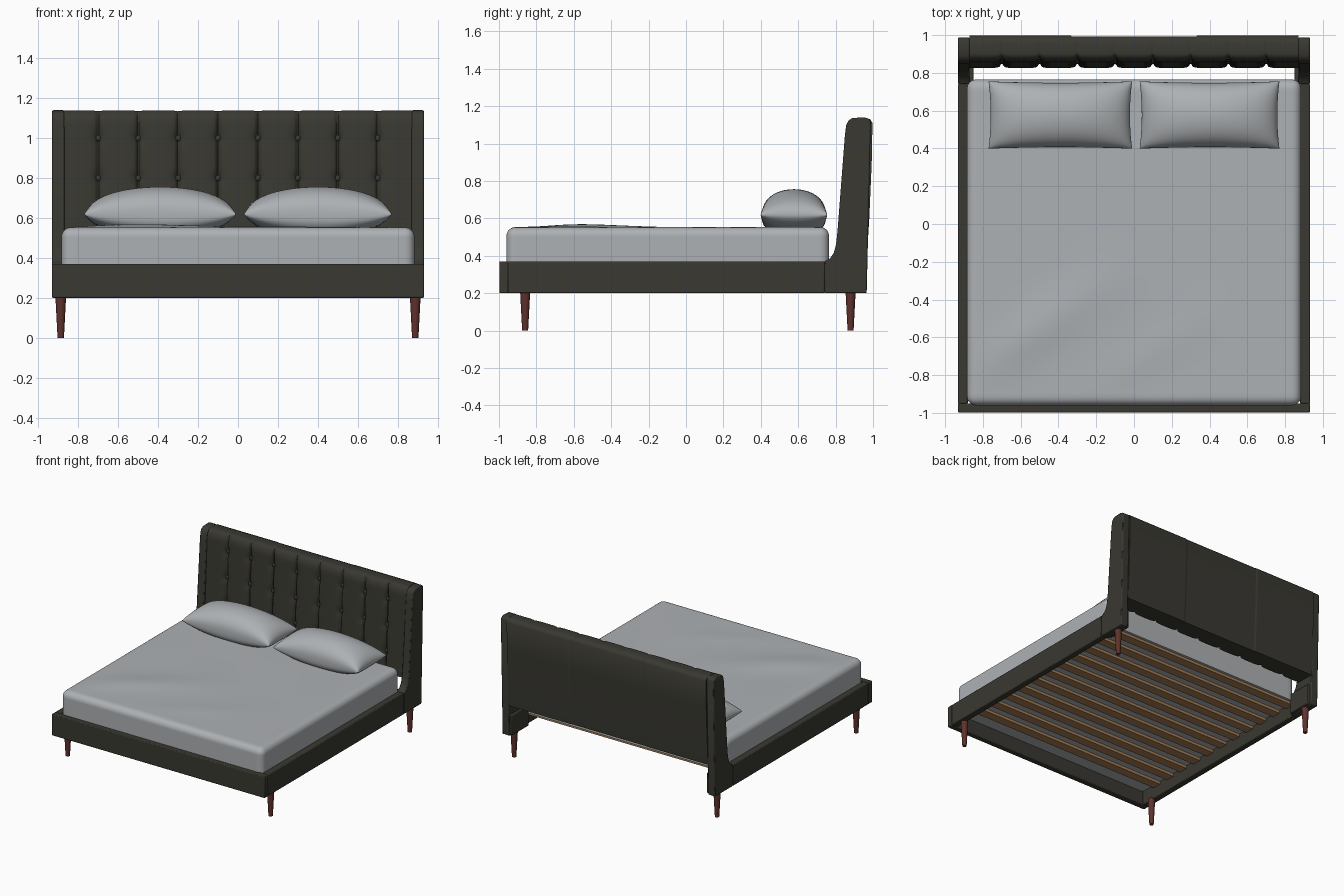
import bpy, bmesh, math
from mathutils import Vector

if "Cube" in bpy.data.objects:
    bpy.data.objects.remove(bpy.data.objects["Cube"])


def material(name, rgb):
    m = bpy.data.materials.new(name)
    m.diffuse_color = (*rgb, 1)
    m.use_nodes = True
    m.node_tree.nodes["Principled BSDF"].inputs["Base Color"].default_value = m.diffuse_color
    return m


FABRIC = material("dark olive fabric", (0.041, 0.040, 0.031))
LINEN = material("grey linen", (0.42, 0.44, 0.455))
LEGWOOD = material("red brown wood", (0.115, 0.032, 0.025))
SLATWOOD = material("slat wood", (0.36, 0.20, 0.085))


def finish(name, bm, mat, angle=40, bevel=0):
    bmesh.ops.recalc_face_normals(bm, faces=bm.faces[:])
    me = bpy.data.meshes.new(name)
    bm.to_mesh(me)
    bm.free()
    me.materials.append(mat)
    ob = bpy.data.objects.new(name, me)
    bpy.context.collection.objects.link(ob)
    if bevel:
        b = ob.modifiers.new("soft edges", "BEVEL")
        b.width, b.segments, b.limit_method = bevel, 2, "ANGLE"
        b.angle_limit = math.radians(40)
    bpy.ops.object.select_all(action="DESELECT")
    bpy.context.view_layer.objects.active = ob
    ob.select_set(True)
    bpy.ops.object.shade_smooth_by_angle(angle=math.radians(angle))
    return ob


def box(name, x0, x1, y0, y1, z0, z1, mat, bevel=0.006):
    bm = bmesh.new()
    bmesh.ops.create_cube(bm, size=1)
    for v in bm.verts:
        v.co = ((x0 + x1) / 2 + v.co.x * (x1 - x0), (y0 + y1) / 2 + v.co.y * (y1 - y0),
                (z0 + z1) / 2 + v.co.z * (z1 - z0))
    return finish(name, bm, mat, bevel=bevel)


# Upholstered rails
box("front_rail", -0.932, 0.932, -0.998, -0.95, 0.2, 0.37, FABRIC)
WING = [(0.74, 0.2), (0.74, 0.37), (0.77, 0.386), (0.79, 0.415), (0.802, 0.46), (0.81, 0.53),
        (0.85, 1.05), (0.857, 1.1), (0.868, 1.123), (0.89, 1.137), (0.955, 1.14),
        (0.98, 1.132), (0.988, 1.115), (0.966, 0.2)]
for s, side in ((-1, "left"), (1, "right")):
    box(side + "_rail", *sorted((s * 0.88, s * 0.932)), -0.952, 0.742, 0.2, 0.37, FABRIC)
    box(side + "_corner_block", *sorted((s * 0.85, s * 0.89)), 0.75, 0.955, 0.205, 0.365, FABRIC)
    # Wing beside the headboard
    bm = bmesh.new()
    f = bm.faces.new([bm.verts.new((s * 0.87, y, z)) for y, z in WING])
    r = bmesh.ops.extrude_face_region(bm, geom=[f])
    for v in r["geom"]:
        if isinstance(v, bmesh.types.BMVert):
            v.co.x = s * 0.932
    finish(side + "_wing", bm, FABRIC, bevel=0.007)
    # Tapered legs
    for y, end in ((-0.86, "front"), (0.88, "back")):
        bm = bmesh.new()
        bmesh.ops.create_cone(bm, cap_ends=True, segments=24, radius1=0.016,
                              radius2=0.027, depth=0.21)
        bmesh.ops.translate(bm, verts=bm.verts[:], vec=(s * 0.888, y, 0.105))
        finish(f"{end}_{side}_leg", bm, LEGWOOD)

# Headboard panel with channel seams and tufts
SEAMS = [-0.7 + 0.2 * i for i in range(8)]
TUFTS = (1.0, 0.8, 0.6)
BOTTOM = 0.44


def front_y(z):
    return 0.825 + 0.032 * (z - BOTTOM) / 0.62


profile = [(front_y(z), z, 1.0) for z in [BOTTOM + 0.02 * i for i in range(32)]]
for i in range(1, 9):
    a = i / 8 * math.pi / 2
    profile.append((0.902 - 0.045 * math.cos(a), 1.06 + 0.078 * math.sin(a), 1 - i / 12))
profile += [(0.955, 1.138, 0.2), (0.985, 1.13, 0), (0.997, 1.11, 0), (0.993, 0.9, 0),
            (0.98, 0.6, 0), (0.97, BOTTOM, 0)]
bm = bmesh.new()
rings = []
N = 260
for i in range(N + 1):
    x = -0.872 + 1.744 * i / N
    d = min(abs(x - s) for s in SEAMS)
    groove = 0.018 * math.exp(-(d / 0.008) ** 2) + 0.007 * math.exp(-(d / 0.03) ** 2)
    ring = []
    for y, z, w in profile:
        tuft = sum(0.014 * math.exp(-(d * d + (z - t) ** 2) / 0.0008) for t in TUFTS)
        if w == 0 and abs(x) < 0.33:
            y -= 0.004
        ring.append(bm.verts.new((x, y + w * (groove + tuft), z - (1 - w) * 0.2 * groove * (w > 0))))
    rings.append(ring)
n = len(profile)
for a, b in zip(rings, rings[1:]):
    for j in range(n):
        bm.faces.new((a[j], a[(j + 1) % n], b[(j + 1) % n], b[j]))
bm.faces.new(rings[0])
bm.faces.new(rings[-1])
finish("headboard_panel", bm, FABRIC, angle=50)

# Tuft buttons
bm = bmesh.new()
for x in SEAMS:
    for z in TUFTS:
        r = bmesh.ops.create_uvsphere(bm, u_segments=14, v_segments=8, radius=0.016)
        for v in r["verts"]:
            v.co = (v.co.x + x, v.co.y * 0.6 + front_y(z) + 0.026, v.co.z + z)
finish("headboard_buttons", bm, FABRIC)

# Slats
for i in range(11):
    y = 0.71 - 0.15 * i
    box(f"slat_{i + 1}", -0.885, 0.885, y - 0.036, y + 0.036, 0.288, 0.31, SLATWOOD, 0)

# Mattress: rounded box with gentle folds on top
half, radius = Vector((0.884, 0.8625, 0.121)), 0.048
inner = half - Vector((radius,) * 3)
bm = bmesh.new()
bmesh.ops.create_cube(bm, size=2)
bmesh.ops.subdivide_edges(bm, edges=bm.edges[:], cuts=47, use_grid_fill=True)
for v in bm.verts:
    p = Vector([math.sin(c * math.pi / 2) * h for c, h in zip(v.co, half)])
    if v.co.z < 0:  # flat underside with square lower edges
        q = Vector([max(-k, min(k, c)) for c, k in zip(p, (inner.x, inner.y, half.z))])
    else:
        q = Vector([max(-k, min(k, c)) for c, k in zip(p, inner)])
    if (p - q).length > 1e-6:
        p = q + (p - q).normalized() * radius
    p += Vector((0, -0.0975, 0.432))
    if p.z > 0.5:
        fade = max(0, 1 - (p.x / 0.884) ** 8) * max(0, 1 - ((p.y + 0.0975) / 0.8625) ** 8)
        across = (p.y + 0.55) - 0.7 * (p.x + 0.5)
        along = (p.x + 0.5) + 0.7 * (p.y + 0.55)
        bump = 0.017 * math.exp(-(across / 0.15) ** 2 - (along / 0.5) ** 2)
        bump += 0.006 * math.exp(-((across + 0.55) / 0.12) ** 2 - ((along - 0.5) / 0.4) ** 2)
        bump += 0.0012 * math.sin(7 * p.x + 3 * p.y) * math.sin(6 * p.y - 2 * p.x)
        p.z += bump * fade
    v.co = p
finish("mattress", bm, LINEN, angle=60)

# Pillows: two pinched sheets joined at the seam
for name, cx, hx in (("left_pillow", -0.39, 0.38), ("right_pillow", 0.40, 0.37)):
    bm = bmesh.new()
    for top in (1, 0):
        r = bmesh.ops.create_grid(bm, x_segments=40, y_segments=30, size=1)
        for v in r["verts"]:
            u, w = (math.sin(c * math.pi / 2) for c in v.co[:2])
            puff = max(0, 1 - u * u) ** 0.5 * max(0, 1 - w * w) ** 0.38
            x = cx + hx * u * (1 - 0.03 * (1 - w * w))
            y = 0.577 + 0.178 * w * (1 - 0.04 * (1 - u * u))
            seam = 0.618 - 0.012 * (1 - u * u)
            z = seam + 0.15 * puff if top else max(0.545, seam - 0.1 * puff)
            v.co = (x, y, z)
    bmesh.ops.remove_doubles(bm, verts=bm.verts[:], dist=0.0004)
    finish(name, bm, LINEN, angle=70)
